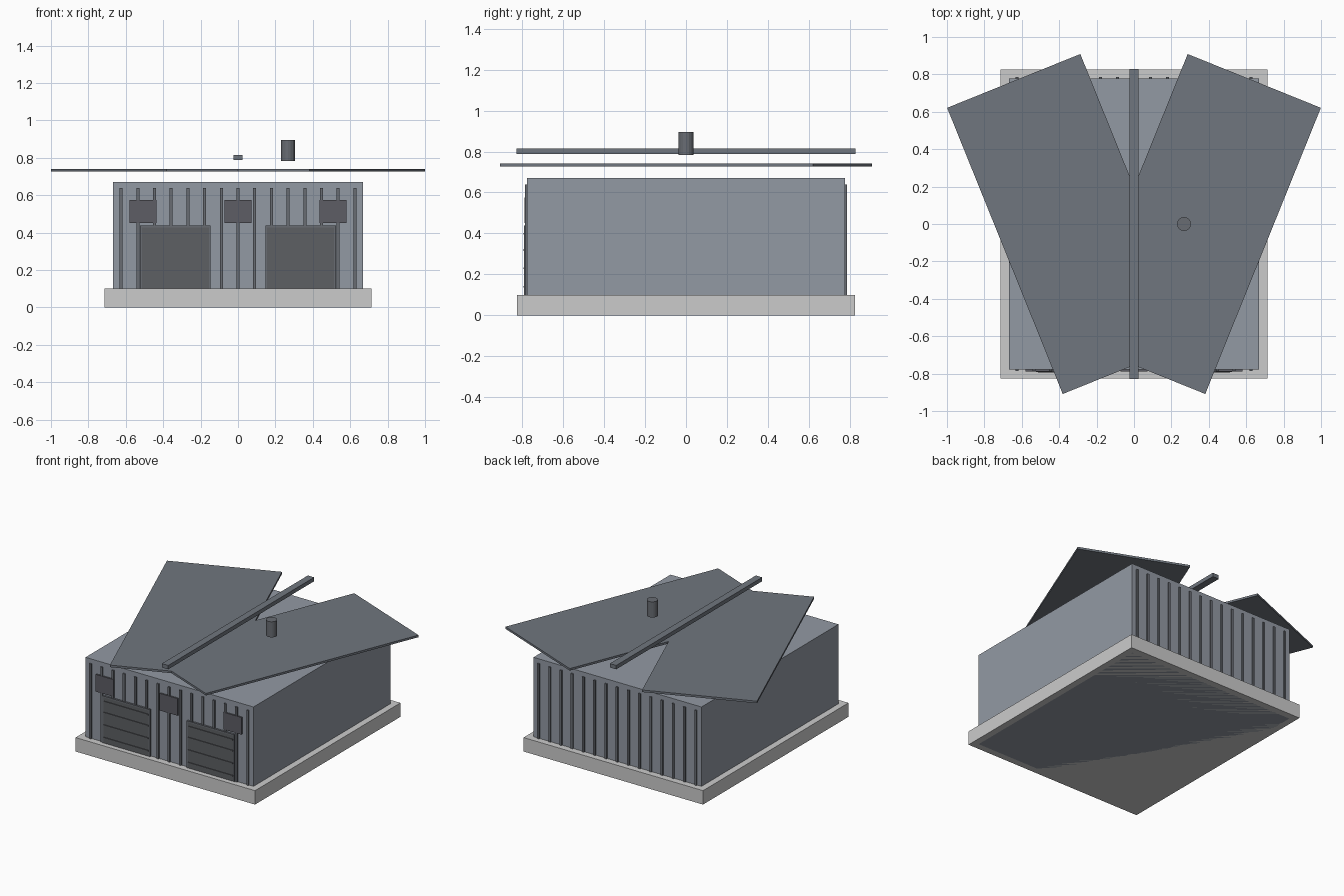
import bpy
from math import radians

if "Cube" in bpy.data.objects:
    bpy.data.objects.remove(bpy.data.objects["Cube"])


def material(name, rgb):
    m = bpy.data.materials.new(name)
    m.diffuse_color = (*rgb, 1)
    m.use_nodes = True
    m.node_tree.nodes["Principled BSDF"].inputs["Base Color"].default_value = m.diffuse_color
    return m


WALL = material("wall_metal", (0.29, 0.32, 0.37))
ROOF = material("roof_metal", (0.16, 0.18, 0.21))
RIB = material("rib_metal", (0.14, 0.15, 0.17))
DOOR = material("door_metal", (0.11, 0.115, 0.125))
GLASS = material("window_glass", (0.11, 0.11, 0.13))


def box(name, x, y, z, mat=None, turn=0):
    """Box from (min, max) ranges, optionally turned about its vertical axis."""
    centre = [(a + b) / 2 for a, b in (x, y, z)]
    bpy.ops.mesh.primitive_cube_add(size=1, location=centre)
    ob = bpy.context.object
    ob.name = name
    ob.scale = [b - a for a, b in (x, y, z)]
    ob.rotation_euler.z = radians(turn)
    if mat:
        ob.data.materials.append(mat)
    return ob


# Concrete slab and main hall
box("foundation_slab", (-0.713, 0.713), (-0.825, 0.825), (0, 0.10))
box("hall_walls", (-0.667, 0.667), (-0.777, 0.777), (0, 0.67), WALL)

# Vertical ribs on front and back walls
for i in range(15):
    x = -0.625 + i * 1.25 / 14
    for side, y in (("front", (-0.786, -0.772)), ("back", (0.772, 0.786))):
        box(f"{side}_rib", (x - 0.008, x + 0.008), y, (0.10, 0.638), RIB)

# Roller doors with frame and horizontal slats
for c in (-0.335, 0.335):
    box("roller_door", (c - 0.18, c + 0.18), (-0.789, -0.77), (0.10, 0.43), DOOR)
    for s in (-1, 1):
        e = c + s * 0.184
        box("door_jamb", (e - 0.005, e + 0.005), (-0.791, -0.77), (0.10, 0.437), RIB)
    box("door_header", (c - 0.189, c + 0.189), (-0.791, -0.77), (0.428, 0.438), RIB)
    for k in range(4):
        z = 0.115 + k * 0.09 + 0.01 * (k < 3) + 0.01
        box("door_slat", (c - 0.178, c + 0.178), (-0.794, -0.785), (z, z + 0.008), DOOR)

# High windows
for c in (-0.508, 0, 0.508):
    box("front_window", (c - 0.071, c + 0.071), (-0.788, -0.772), (0.452, 0.575), GLASS)

# Splayed roof sheets and ridge beam
for s in (-1, 1):
    c = s * 0.334
    box("roof_sheet", (c - 0.384, c + 0.384), (-0.825, 0.825), (0.726, 0.741), ROOF, -22 * s)
box("ridge_beam", (-0.025, 0.025), (-0.828, 0.828), (0.788, 0.816), ROOF)

# Roof vent
bpy.ops.mesh.primitive_cylinder_add(vertices=16, radius=0.037, depth=0.112,
                                    location=(0.267, 0, 0.839))
vent = bpy.context.object
vent.name = "roof_vent"
vent.data.materials.append(RIB)
